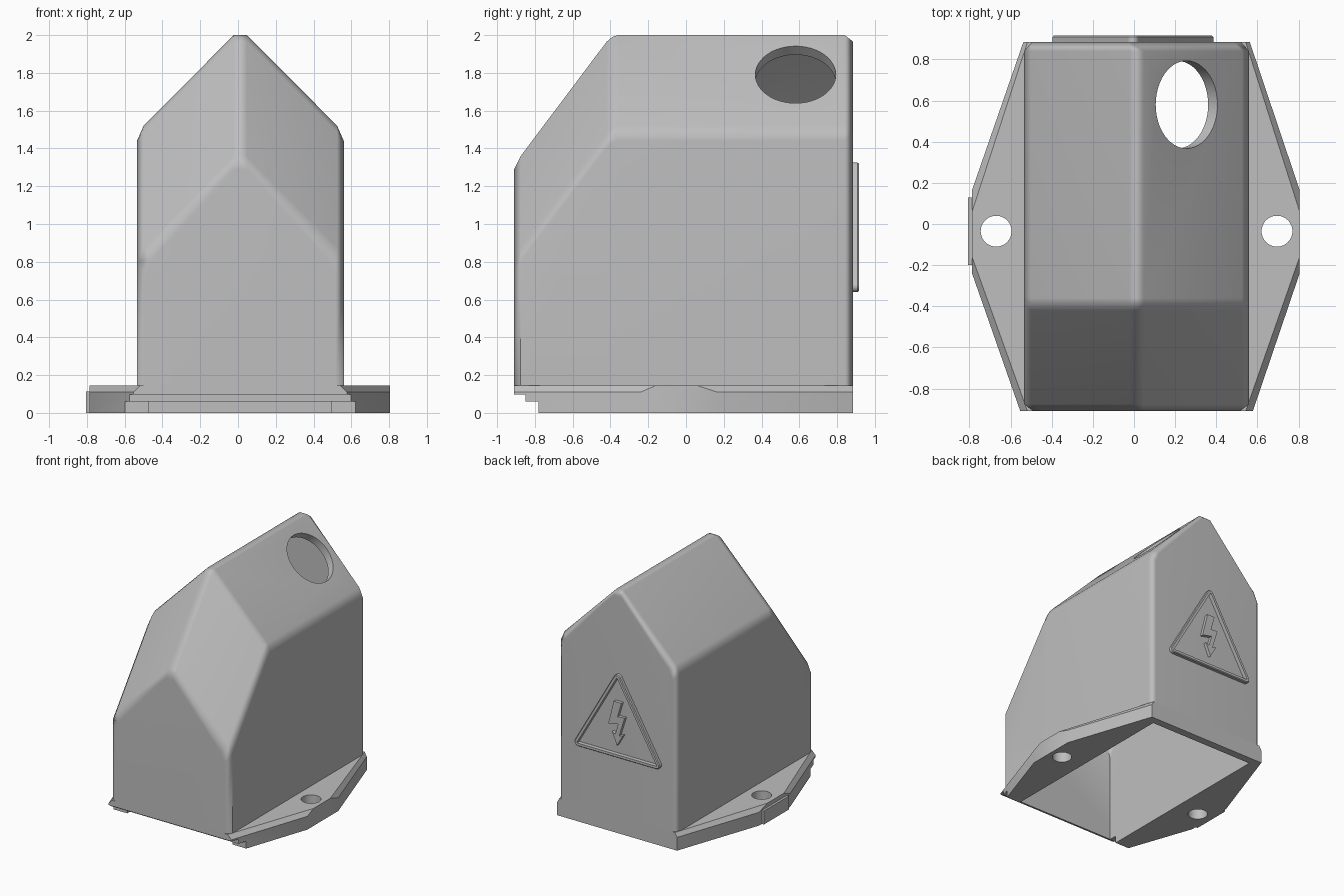
import bpy, bmesh, math
from mathutils import Vector

if "Cube" in bpy.data.objects:
    bpy.data.objects.remove(bpy.data.objects["Cube"])

CX = 0.0125      # centre of the housing across x
WALL = 0.065

grey = bpy.data.materials.new("plain grey")
grey.use_nodes = True
grey.diffuse_color = (0.52, 0.52, 0.52, 1)
grey.node_tree.nodes["Principled BSDF"].inputs["Base Color"].default_value = (0.52, 0.52, 0.52, 1)


def loft(name, rings, closed=False):
    """Skin equal-length rings; cap both ends, or join last ring to first."""
    bm = bmesh.new()
    vs = [[bm.verts.new(p) for p in r] for r in rings]
    n = len(rings[0])
    pairs = list(zip(vs, vs[1:])) + ([(vs[-1], vs[0])] if closed else [])
    for a, b in pairs:
        for i in range(n):
            j = (i + 1) % n
            bm.faces.new((a[i], a[j], b[j], b[i]))
    if not closed:
        bm.faces.new(vs[0])
        bm.faces.new(vs[-1])
    bmesh.ops.recalc_face_normals(bm, faces=bm.faces)
    mesh = bpy.data.meshes.new(name)
    bm.to_mesh(mesh)
    bm.free()
    ob = bpy.data.objects.new(name, mesh)
    bpy.context.collection.objects.link(ob)
    mesh.materials.append(grey)
    return ob


def box(name, lo, hi):
    ring = [(lo[0], lo[1]), (hi[0], lo[1]), (hi[0], hi[1]), (lo[0], hi[1])]
    return loft(name, [[(x, y, z) for x, y in ring] for z in (lo[2], hi[2])])


def rod(name, centre, axis, radius, depth):
    q = Vector(axis).to_track_quat('Z', 'Y')
    rings = []
    for h in (-depth / 2, depth / 2):
        rings.append([Vector(centre) + q @ Vector((radius * math.cos(a), radius * math.sin(a), h))
                      for a in (math.tau * i / 48 for i in range(48))])
    return loft(name, rings)


def activate(ob):
    bpy.ops.object.select_all(action='DESELECT')
    ob.select_set(True)
    bpy.context.view_layer.objects.active = ob


def cut(ob, cutters):
    activate(ob)
    for c in cutters:
        c.hide_render = True
        m = ob.modifiers.new("cut", 'BOOLEAN')
        m.operation, m.solver, m.object = 'DIFFERENCE', 'EXACT', c
        bpy.ops.object.modifier_apply(modifier=m.name)


def section(y, drop, base, side=0.0, t=0.0):
    """Gabled cross-section, narrowed by side and shrunk inward by t."""
    half = [(0.5475 - side - t, base),
            (0.5475 - side - t, 1.44 - 0.41 * t - drop),
            (0.5125 - side - 0.85 * t, 1.52 - 0.55 * t - drop),
            (0.035 - 0.41 * t, 2 - t - drop)]
    pts = half + [(-x, z) for x, z in reversed(half)]
    return [(CX + x, y, z) for x, z in pts]


def cavity():
    return loft("cavity_cutter", [section(y, d, -0.1, t=WALL)
                                  for y, d in ((-0.845, 0.635), (-0.36, 0), (0.82, 0))])


# Housing: gabled shell with sloping front and chamfered ends
stations = [(-0.91, 0.71, 0.045), (-0.875, 0.64, 0), (-0.42, 0.035, 0),
            (-0.39, 0.01, 0), (-0.36, 0, 0), (0.84, 0, 0), (0.885, 0.035, 0.04)]
housing = loft("housing", [section(y, d, 0.145, s) for y, d, s in stations])
inner = cavity()
port = rod("port_cutter", (0.25, 0.58, 1.785), (1, 0, 1), 0.213, 0.5)
cut(housing, [inner, port])


# Base flange: six-sided plate with chamfered slanting edges
def flange_ring(z, front, back, y0, y1):
    pts = [(CX + front, -0.91), (0.805, y0), (0.805, y1), (CX + back, 0.885),
           (CX - back, 0.885), (-0.787, y1), (-0.787, y0), (CX - front, -0.91)]
    return [(x, y, z) for x, y in pts]


flange = loft("base_flange", [flange_ring(0, 0.565, 0.55, -0.24, 0.165),
                              flange_ring(0.11, 0.565, 0.55, -0.24, 0.165),
                              flange_ring(0.145, 0.53, 0.53, -0.16, 0.06)])
cutters = [inner,
           box("step_cutter", (-1, -1, -0.1), (1, -0.78, 0.06)),
           box("lip_cutter", (-1, -1, -0.1), (1, -0.85, 0.097)),
           rod("left_bolt_cutter", (0.695, -0.035, 0.07), (0, 0, 1), 0.075, 0.5),
           rod("right_bolt_cutter", (-0.67, -0.035, 0.07), (0, 0, 1), 0.075, 0.5)]
cut(flange, cutters)

# Small tab on the right tip of the flange
tab = box("flange_tab", (-0.806, -0.2, 0), (-0.78, 0.13, 0.112))


# Raised triangular warning frame on the back
def triangle(y, r):
    pts = []
    for k in range(3):
        a = math.pi / 2 + k * math.tau / 3
        for i in range(5):
            b = a + (i - 2) * math.pi / 6
            pts.append((-0.005 + 0.417 * math.cos(a) + r * math.cos(b), y,
                        0.878 + 0.417 * math.sin(a) + r * math.sin(b)))
    return pts


frame = loft("warning_frame", [triangle(0.88, 0.03), triangle(0.908, 0.03), triangle(0.915, 0.024),
                               triangle(0.915, 0.004), triangle(0.88, 0.002)], closed=True)

# Lightning arrow inside the frame
arrow = [(-0.03, 1.10), (0.04, 1.10), (0.005, 0.98), (0.07, 0.985), (0.02, 0.825), (0.055, 0.835),
         (0, 0.74), (-0.045, 0.845), (-0.015, 0.83), (0.01, 0.92), (-0.08, 0.9)]
bolt = loft("warning_arrow", [[(-0.005 - u, y, z) for u, z in arrow] for y in (0.88, 0.912)])

# Remove helpers, then shade
for c in cutters + [port]:
    bpy.data.objects.remove(c)
for ob, angle in ((housing, 50), (flange, 25), (tab, 25), (frame, 35), (bolt, 25)):
    activate(ob)
    bpy.ops.object.shade_smooth_by_angle(angle=math.radians(angle))
    w = ob.modifiers.new("weighted normals", 'WEIGHTED_NORMAL')
    w.keep_sharp = True
